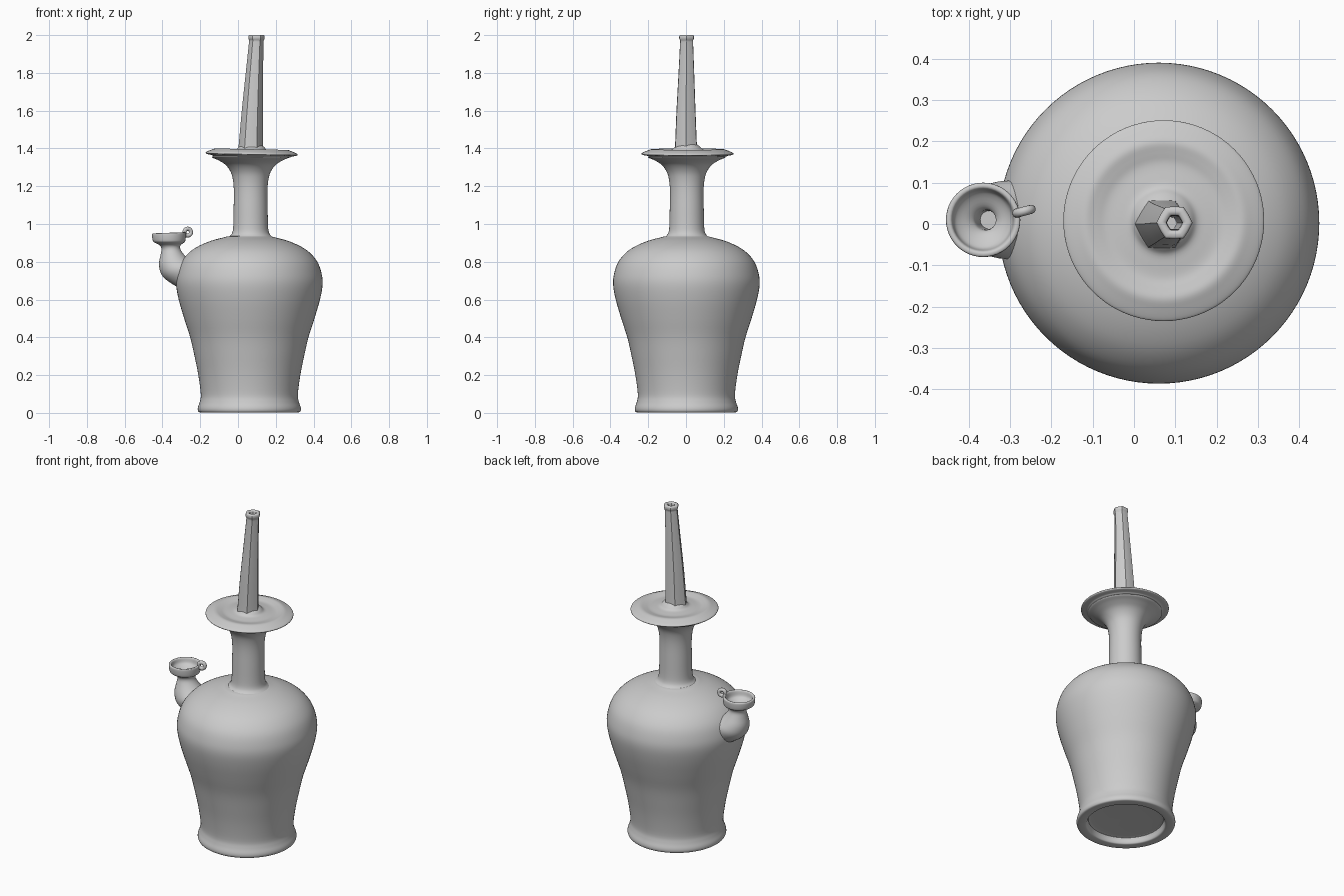
import bpy, bmesh, math
from mathutils import Vector, Matrix


def catmull(a, b, c, d, t):
    return tuple(0.5 * (2 * q + (r - p) * t + (2 * p - 5 * q + 4 * r - s) * t * t
                        + (3 * q - p - 3 * r + s) * t ** 3)
                 for p, q, r, s in zip(a, b, c, d))


def sweep(name, sections, segs=64, steps=4, hexagon=0.0, angle=40):
    """Skin circular rings (x, y, z, radius, tilt) with a smooth interpolated profile."""
    rings = []
    n = len(sections)
    for i in range(n - 1):
        a, b = sections[max(i - 1, 0)], sections[i]
        c, d = sections[i + 1], sections[min(i + 2, n - 1)]
        rings += [catmull(a, b, c, d, k / steps) for k in range(steps)]
    rings.append(sections[-1])
    bm = bmesh.new()
    loops = []
    for x, y, z, r, tilt in rings:
        rot = Matrix.Rotation(math.radians(tilt), 3, 'Y')
        loop = []
        for k in range(segs):
            t = 2 * math.pi * k / segs
            flat = math.cos(math.pi / 6) / math.cos(t % (math.pi / 3) - math.pi / 6)
            rr = max(r, 0.001) * (1 + hexagon * (flat - 1))
            p = rot @ Vector((rr * math.cos(t), rr * math.sin(t), 0))
            loop.append(bm.verts.new(p + Vector((x, y, z))))
        loops.append(loop)
    for lo, hi in zip(loops, loops[1:]):
        for k in range(segs):
            j = (k + 1) % segs
            bm.faces.new((lo[k], lo[j], hi[j], hi[k]))
    bm.faces.new(loops[0][::-1])
    bm.faces.new(loops[-1])
    bmesh.ops.recalc_face_normals(bm, faces=bm.faces)
    me = bpy.data.meshes.new(name)
    bm.to_mesh(me)
    bm.free()
    ob = bpy.data.objects.new(name, me)
    bpy.context.collection.objects.link(ob)
    finish(ob, angle)
    return ob


def finish(ob, angle=40):
    bpy.ops.object.select_all(action='DESELECT')
    ob.select_set(True)
    bpy.context.view_layer.objects.active = ob
    bpy.ops.object.shade_smooth_by_angle(angle=math.radians(angle))


def lathe(name, cx, cy, profile, **kw):
    return sweep(name, [(cx, cy, z, r, 0) for r, z in profile], **kw)


# Body with recessed foot, rounded shoulder and lower neck
lathe("body", 0.06, 0.002, [
    (0, 0.045), (0.19, 0.042), (0.208, 0.034), (0.215, 0.012), (0.225, 0.003),
    (0.262, 0.003), (0.272, 0.012), (0.272, 0.03), (0.262, 0.06), (0.257, 0.10),
    (0.270, 0.20), (0.290, 0.30), (0.313, 0.40), (0.345, 0.50), (0.374, 0.60),
    (0.388, 0.68), (0.382, 0.74), (0.360, 0.80), (0.318, 0.85), (0.265, 0.885),
    (0.20, 0.912), (0.14, 0.928), (0.115, 0.934), (0.06, 0.94)], segs=96)

# Neck flaring out to the flange
lathe("neck", 0.067, 0.004, [
    (0.125, 0.925), (0.108, 0.938), (0.097, 0.955), (0.092, 0.99), (0.090, 1.08),
    (0.089, 1.18), (0.095, 1.24), (0.108, 1.28), (0.135, 1.315), (0.172, 1.338),
    (0.205, 1.355), (0.16, 1.372)])

# Flange disc with a raised ring on top, very slightly tilted
flange = [(0.15, 1.352), (0.20, 1.356), (0.212, 1.361), (0.238, 1.366), (0.243, 1.372),
          (0.238, 1.378), (0.215, 1.388), (0.19, 1.396), (0.165, 1.392), (0.14, 1.387),
          (0.11, 1.389), (0.082, 1.394), (0.065, 1.41), (0.04, 1.43)]
sweep("flange", [(0.072, 0.008, z, r, 1.2) for r, z in flange], segs=80)

# Tall tapering spout with softened hexagonal section, lip and bore
sweep("tall_spout", [
    (0.067, 0.0, 1.38, 0.068, 0), (0.068, 0.0, 1.42, 0.064, 0),
    (0.076, 0.0, 1.60, 0.056, 0), (0.087, 0.002, 1.80, 0.046, 0),
    (0.096, 0.003, 1.95, 0.039, 0), (0.098, 0.003, 1.972, 0.039, 0),
    (0.098, 0.003, 1.982, 0.043, 0), (0.098, 0.003, 1.994, 0.043, 0),
    (0.098, 0.003, 2.0, 0.038, 0), (0.098, 0.003, 2.0, 0.025, 0),
    (0.098, 0.003, 1.985, 0.019, 0), (0.096, 0.003, 1.90, 0.017, 0),
    (0.088, 0.002, 1.75, 0.016, 0)], segs=48, hexagon=0.75)

# Side spout: bulb bending out of the shoulder, narrow neck, open cup
sweep("side_spout", [
    (-0.20, 0.01, 0.70, 0.085, -50), (-0.265, 0.01, 0.735, 0.092, -42),
    (-0.315, 0.01, 0.765, 0.094, -26), (-0.340, 0.01, 0.80, 0.080, -12),
    (-0.350, 0.01, 0.84, 0.060, -3), (-0.355, 0.01, 0.868, 0.050, 0),
    (-0.360, 0.01, 0.888, 0.056, 0), (-0.364, 0.01, 0.903, 0.080, 0),
    (-0.365, 0.01, 0.915, 0.087, 0), (-0.365, 0.01, 0.945, 0.090, -2),
    (-0.365, 0.01, 0.953, 0.086, -2), (-0.365, 0.01, 0.950, 0.076, -2),
    (-0.365, 0.01, 0.925, 0.070, 0), (-0.364, 0.01, 0.912, 0.058, 0),
    (-0.362, 0.01, 0.895, 0.032, 0), (-0.358, 0.01, 0.875, 0.024, 0),
    (-0.350, 0.01, 0.81, 0.022, 0)], segs=48)

# Small curled lug on the cup rim
bpy.ops.mesh.primitive_torus_add(major_radius=0.018, minor_radius=0.011,
                                 major_segments=24, minor_segments=12,
                                 location=(-0.266, 0.031, 0.957),
                                 rotation=(math.radians(90), 0, math.radians(15)))
lug = bpy.context.object
lug.name = "cup_lug"
finish(lug, 60)
